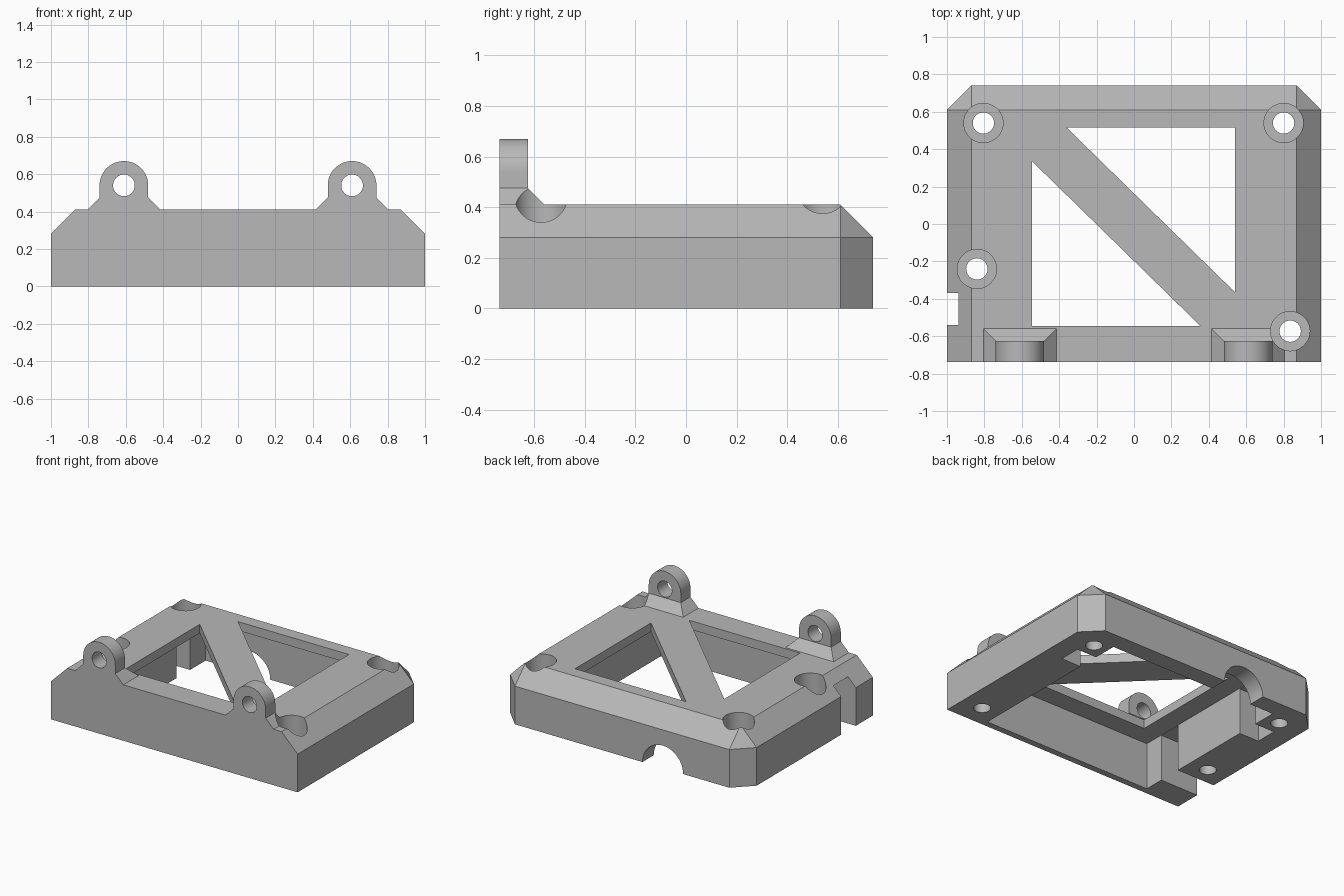
import bpy, bmesh, math
from mathutils import Matrix, Vector

if "Cube" in bpy.data.objects:
    bpy.data.objects.remove(bpy.data.objects["Cube"], do_unlink=True)

grey = bpy.data.materials.new("plain_grey")
grey.use_nodes = True
colour = (0.48, 0.48, 0.48, 1)
grey.diffuse_color = colour
grey.node_tree.nodes["Principled BSDF"].inputs["Base Color"].default_value = colour


def make(name, bm):
    bmesh.ops.recalc_face_normals(bm, faces=bm.faces)
    me = bpy.data.meshes.new(name)
    bm.to_mesh(me)
    bm.free()
    ob = bpy.data.objects.new(name, me)
    bpy.context.collection.objects.link(ob)
    me.materials.append(grey)
    return ob


def hull(name, points):
    bm = bmesh.new()
    for p in points:
        bm.verts.new(p)
    bmesh.ops.convex_hull(bm, input=bm.verts)
    bmesh.ops.dissolve_limit(bm, angle_limit=0.01, verts=bm.verts, edges=bm.edges)
    return make(name, bm)


def box(name, x0, x1, y0, y1, z0, z1):
    return hull(name, [(x, y, z) for x in (x0, x1) for y in (y0, y1) for z in (z0, z1)])


def prism(name, outline, z0, z1):
    return hull(name, [(x, y, z) for x, y in outline for z in (z0, z1)])


def cylinder(name, centre, radius, length, along_y=False):
    bm = bmesh.new()
    turn = Matrix.Rotation(math.pi / 2, 4, 'X') if along_y else Matrix()
    bmesh.ops.create_cone(bm, cap_ends=True, segments=48, radius1=radius, radius2=radius,
                          depth=length, matrix=Matrix.Translation(Vector(centre)) @ turn)
    return make(name, bm)


def combine(target, other, operation):
    mod = target.modifiers.new("join", 'BOOLEAN')
    mod.operation, mod.object, mod.solver = operation, other, 'EXACT'
    bpy.context.view_layer.objects.active = target
    bpy.ops.object.modifier_apply(modifier=mod.name)
    bpy.data.objects.remove(other, do_unlink=True)


FRONT, BACK, TOP, C = -0.737, 0.74, 0.41, 0.13
PLATE = 0.345

# Main block, bevelled on the sides, back and rear corners
block = []
for s in (-1, 1):
    for z in (0, TOP - C):
        block += [(s, FRONT, z), (s, BACK - C, z), (s * (1 - C), BACK, z)]
    block += [(s * (1 - C), FRONT, TOP), (s * (1 - C), BACK - C, TOP)]
frame = hull("mounting_frame", block)

# Two hinge lugs on sloped feet
for s in (-1, 1):
    cx = 0.61 * s
    foot = []
    for half, y, z in ((0.225, -0.53, 0.38), (0.13, -0.625, 0.475)):
        foot += [(cx + d * half, yy, z) for d in (-1, 1) for yy in (FRONT, y)]
    combine(frame, hull("lug_foot", foot), 'UNION')
    lug = []
    for y in (FRONT, -0.625):
        lug += [(cx - 0.13, y, 0.4), (cx + 0.13, y, 0.4)]
        for i in range(33):
            a = math.pi * i / 32
            lug.append((cx + 0.13 * math.cos(a), y, 0.54 + 0.13 * math.sin(a)))
    combine(frame, hull("lug", lug), 'UNION')

# Underside cavity, side pockets and the side notch
cuts = [
    box("cavity", -0.69, 0.69, -0.69, 0.61, -0.1, PLATE),
    box("side_pockets", -0.85, 0.85, 0.27, 0.43, -0.1, PLATE - 0.005),
    box("side_notch", -1.1, -0.6, -0.54, -0.37, -0.11, PLATE - 0.002),
    cylinder("rear_arch", (-0.33, 0.7, 0), 0.165, 0.4, True),
]
# Two triangular windows leaving a diagonal brace
cuts.append(prism("rear_window", [(-0.36, 0.515), (0.54, 0.515), (0.54, -0.365)], 0.2, 0.6))
cuts.append(prism("front_window", [(-0.545, 0.335), (-0.545, -0.545), (0.355, -0.545)], 0.2, 0.6))
# Lug holes
for s in (-1, 1):
    cuts.append(cylinder("lug_hole", (0.61 * s, -0.68, 0.54), 0.058, 0.4, True))
# Counterbored screw holes
for x, y in ((-0.805, 0.54), (0.8, 0.54), (-0.84, -0.24), (0.835, -0.573)):
    cuts.append(cylinder("screw_hole", (x, y, 0.2), 0.057, 1.0))
    cuts.append(cylinder("screw_recess", (x, y, 0.37), 0.105, 0.4))
for cut in cuts:
    combine(frame, cut, 'DIFFERENCE')

# Smooth only the round walls
bpy.ops.object.select_all(action='DESELECT')
frame.select_set(True)
bpy.context.view_layer.objects.active = frame
bpy.ops.object.shade_smooth_by_angle(angle=math.radians(25))
